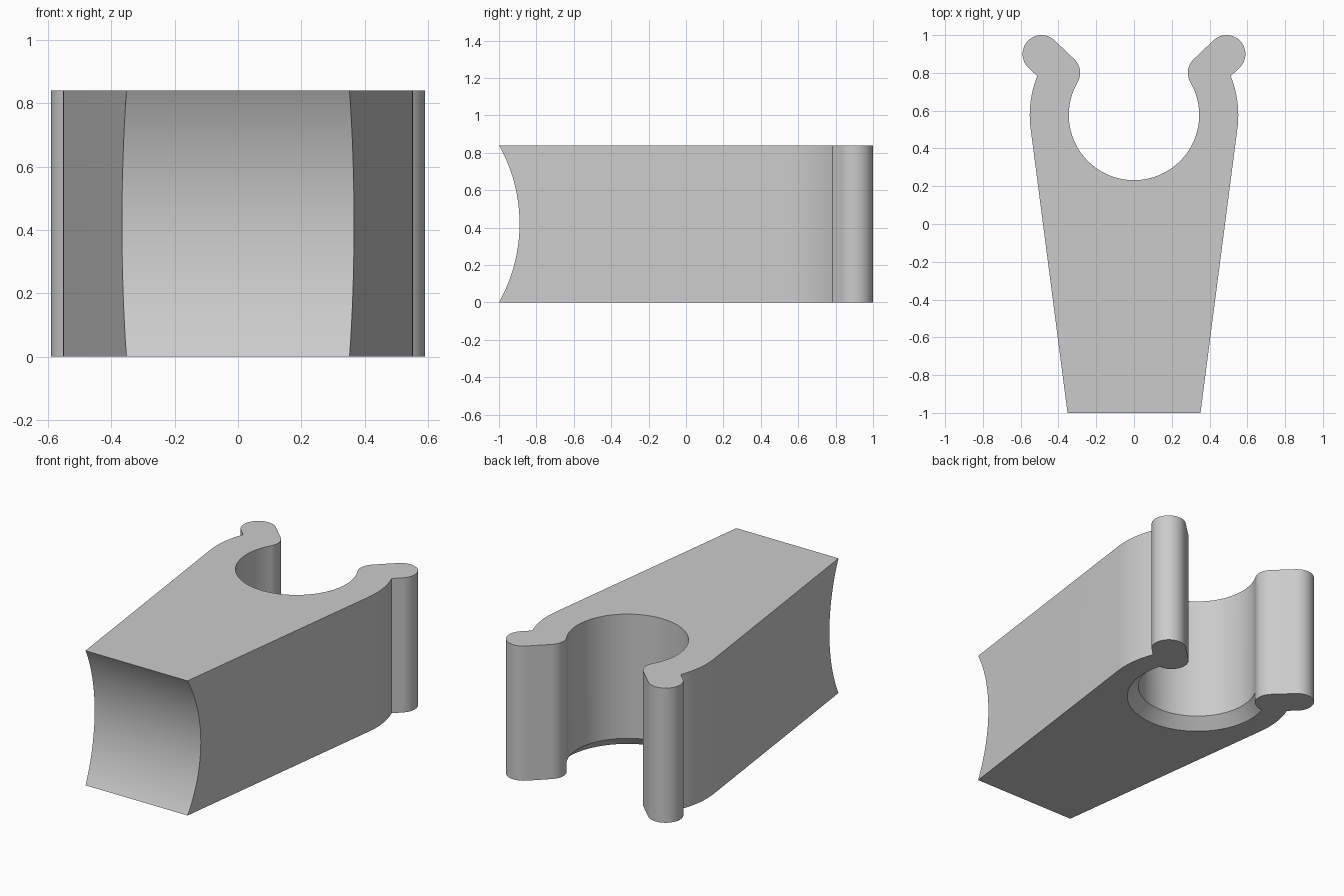
import bpy, bmesh
from math import cos, sin, radians, atan2, acos, degrees, hypot, pi
from mathutils import Matrix

cube = bpy.data.objects.get("Cube")
if cube:
    bpy.data.objects.remove(cube, do_unlink=True)

HEIGHT = 0.84
BORE = (0, 0.577)            # centre of the round clip opening
BORE_R, OUTER_R = 0.345, 0.552
FRONT = (-1.747, HEIGHT / 2)  # centre (y, z) of the hollow front face
FRONT_R = 0.857

grey = bpy.data.materials.new("plain grey")
grey.use_nodes = True
colour = (0.6, 0.6, 0.6, 1)
grey.diffuse_color = colour
grey.node_tree.nodes["Principled BSDF"].inputs["Base Color"].default_value = colour


def arc(centre, radius, start, end, steps):
    """Points along an arc, angles in degrees."""
    angles = [radians(start + (end - start) * i / steps) for i in range(steps + 1)]
    return [(centre[0] + radius * cos(a), centre[1] + radius * sin(a)) for a in angles]


def prism(name, outline, low, high, along_x=False):
    """Extrude an outline along z, or a (y, z) outline along x."""
    bm = bmesh.new()
    face = bm.faces.new([bm.verts.new((u, v, low)) for u, v in outline])
    new = bmesh.ops.extrude_face_region(bm, geom=[face])["geom"]
    bmesh.ops.translate(bm, vec=(0, 0, high - low),
                        verts=[g for g in new if isinstance(g, bmesh.types.BMVert)])
    if along_x:
        bm.transform(Matrix(((0, 0, 1, 0), (1, 0, 0, 0), (0, 1, 0, 0), (0, 0, 0, 1))))
    return finish(name, bm)


def finish(name, bm):
    bmesh.ops.recalc_face_normals(bm, faces=bm.faces)
    mesh = bpy.data.meshes.new(name)
    bm.to_mesh(mesh)
    bm.free()
    mesh.materials.append(grey)
    obj = bpy.data.objects.new(name, mesh)
    bpy.context.collection.objects.link(obj)
    return obj


def combine(target, other, operation):
    mod = target.modifiers.new(other.name, "BOOLEAN")
    mod.operation, mod.solver, mod.object = operation, "EXACT", other
    bpy.context.view_layer.objects.active = target
    bpy.ops.object.modifier_apply(modifier=mod.name)
    bpy.data.objects.remove(other, do_unlink=True)


# Tapered body whose sides run tangent into the round clip arms
foot = (0.352, -1.0)
dx, dy = foot[0] - BORE[0], foot[1] - BORE[1]
tangent = degrees(atan2(dy, dx) + acos(OUTER_R / hypot(dx, dy)))
right_side = [foot] + arc(BORE, OUTER_R, tangent, 22, 16)
left_side = [(-x, y) for x, y in reversed(right_side)]
bore_arc = arc(BORE, BORE_R, 150, 390, 80)
body = prism("clip_body", right_side + bore_arc[::-1] + left_side, 0, HEIGHT)

# Hollow front face
combine(body, prism("front_cutter", arc(FRONT, FRONT_R, -90, 90, 144), -1, 1, True), "DIFFERENCE")

# Curved strap slot, concentric with the front face
slot = arc(FRONT, 0.992, -40, 40, 48) + arc(FRONT, 1.137, 40, -40, 48)
combine(body, prism("slot_cutter", slot, -0.178, 0.176, True), "DIFFERENCE")

# Chamfer around the bottom of the opening
bm = bmesh.new()
bmesh.ops.create_cone(bm, cap_ends=True, segments=120, radius1=0.42, radius2=0.335, depth=0.085,
                      matrix=Matrix.Translation((*BORE, 0.0325)))
combine(body, finish("chamfer_cutter", bm), "DIFFERENCE")

# Rounded lips at the ends of the arms
tip, root, lip_r = (0.49, 0.9), (0.385, 0.8), 0.1
lean = degrees(atan2(tip[1] - root[1], tip[0] - root[0]))
lip = arc(tip, lip_r, lean - 90, lean + 90, 32) + arc(root, lip_r, lean + 90, lean + 270, 32)
for side, name in ((1, "left_lip"), (-1, "right_lip")):
    combine(body, prism(name, [(side * x, y) for x, y in lip], 0, HEIGHT), "UNION")

# Smooth the curved walls, keep the edges sharp
body.select_set(True)
bpy.context.view_layer.objects.active = body
bpy.ops.object.shade_smooth_by_angle(angle=radians(20))
